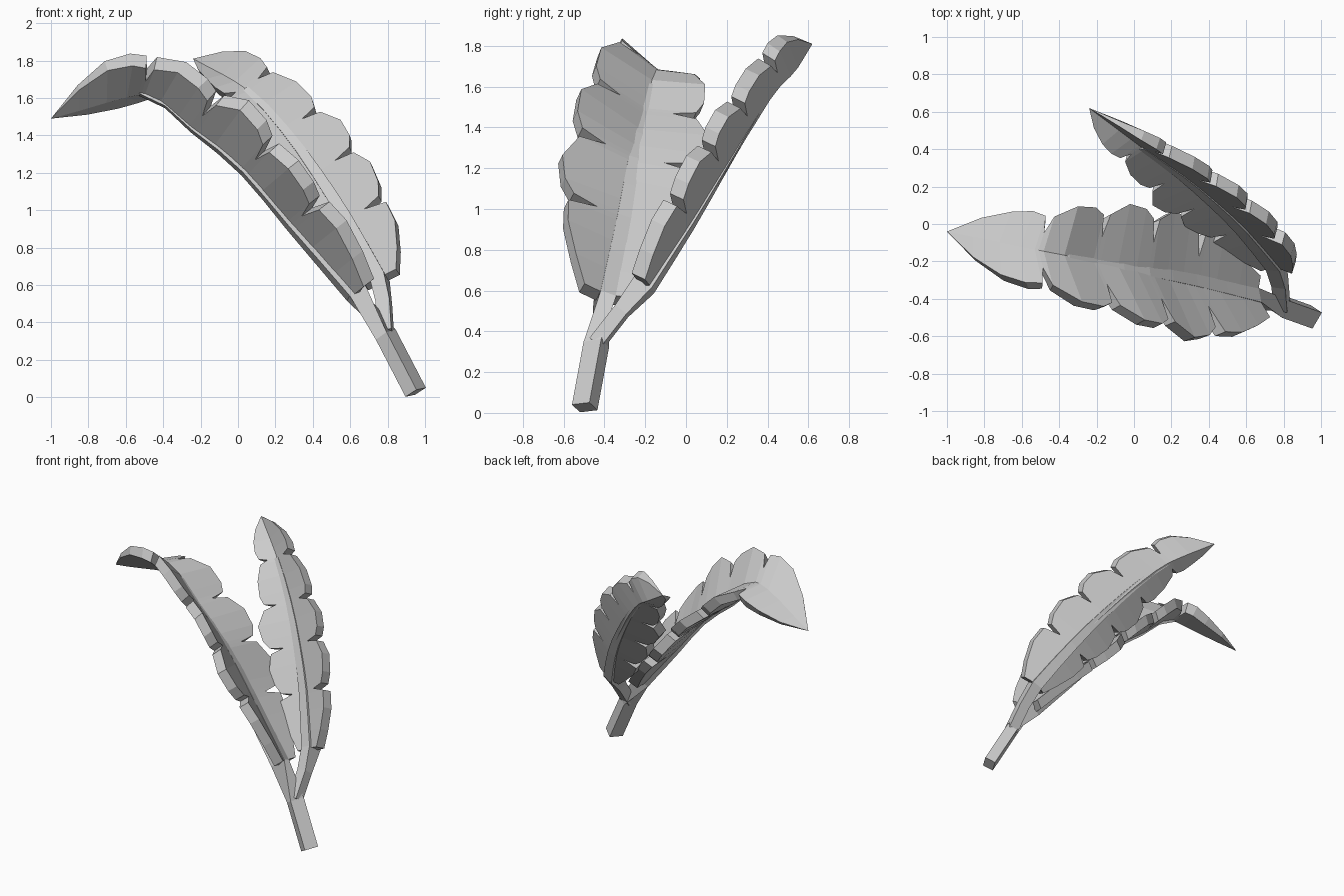
import bpy, bmesh
from mathutils import Vector

if "Cube" in bpy.data.objects:
    bpy.data.objects.remove(bpy.data.objects["Cube"])

grey = bpy.data.materials.new("leaf_grey")
grey.use_nodes = True
colour = (0.6, 0.6, 0.6, 1)
grey.diffuse_color = colour
grey.node_tree.nodes["Principled BSDF"].inputs["Base Color"].default_value = colour

LOBES = 5
THICK = 0.075

# Outline of one lobe: (position along the lobe, share of the full width)
BASE_LOBE = [(0, .45), (.3, .72), (.65, .95), (.93, .95)]
MID_LOBE = [(0, .46), (.06, .86), (.25, 1), (.6, 1.05), (.93, .87)]
TIP_LOBE = [(0, .46), (.05, .9), (.22, 1.05), (.45, 1.05), (.72, .68), (1, 0)]


def vectors(rows):
    return [Vector(r) for r in rows]


def finish(bm, name):
    bmesh.ops.remove_doubles(bm, verts=bm.verts, dist=0.0005)
    bmesh.ops.recalc_face_normals(bm, faces=bm.faces)
    mesh = bpy.data.meshes.new(name)
    bm.to_mesh(mesh)
    bm.free()
    mesh.materials.append(grey)
    bpy.context.collection.objects.link(bpy.data.objects.new(name, mesh))


def loft(name, rings):
    """Skin closed rings of equal length and cap both ends."""
    bm = bmesh.new()
    loops = [[bm.verts.new(p) for p in ring] for ring in rings]
    n = len(loops[0])
    for a, b in zip(loops, loops[1:]):
        for i in range(n):
            j = (i + 1) % n
            bm.faces.new((a[i], a[j], b[j], b[i]))
    bm.faces.new(loops[0])
    bm.faces.new(loops[-1])
    finish(bm, name)


def curve(pts, t):
    """Smooth path through the points, one point per unit of t."""
    i = min(int(t), len(pts) - 2)
    u = t - i
    p1, p2 = pts[i], pts[i + 1]
    p0 = pts[i - 1] if i else 2 * p1 - p2
    p3 = pts[i + 2] if i + 2 < len(pts) else 2 * p2 - p1
    m1, m2 = (p2 - p0) / 2, (p3 - p1) / 2
    return (p1 * (2*u**3 - 3*u*u + 1) + m1 * (u**3 - 2*u*u + u)
            + p2 * (3*u*u - 2*u**3) + m2 * (u**3 - u*u))


def spread(offsets, t):
    """Half width vector, given at the middle of each lobe."""
    s = max(0, min(t - 0.5, LOBES - 1))
    i = min(int(s), LOBES - 2)
    return offsets[i].lerp(offsets[i + 1], s - i)


def make_leaf(name, rib, front, back, stalk, stalk_side, stalk_size, sink):
    rib, front, back = vectors(rib), vectors(front), vectors(back)

    def normal(t):
        d = curve(rib, min(t + .05, LOBES)) - curve(rib, max(t - .05, 0))
        return d.cross(spread(front, t) - spread(back, t)).normalized()

    # Scalloped blade
    rings = []
    for k in range(LOBES):
        lobe = BASE_LOBE if k == 0 else TIP_LOBE if k == LOBES - 1 else MID_LOBE
        for s, w in lobe:
            t = k + s
            mid = curve(rib, t)
            top = [mid + spread(front, t) * w, mid, mid + spread(back, t) * w]
            down = normal(t) * -THICK * min(1, (LOBES - t) * 1.5)
            rings.append(top + [p + down for p in reversed(top)])
    loft(name + "_blade", rings)

    # Tapered stalk running into the midrib
    wide, deep = stalk_size
    path = [(p, Vector(stalk_side), wide, deep) for p in vectors(stalk)]
    for i in range(9):
        t = i / 2
        f = i / 8
        path.append((curve(rib, t) - normal(t) * sink,
                     spread(back, t) - spread(front, t),
                     .041 - .025 * f, .054 - .016 * f))
    rings = []
    for i, (p, side, wide, deep) in enumerate(path):
        d = (path[min(i + 1, len(path) - 1)][0] - path[max(i - 1, 0)][0]).normalized()
        side = (side - d * side.dot(d)).normalized()
        up = d.cross(side)
        rings.append([p + side * wide * a + up * deep * b
                      for a, b in ((-1, -1), (1, -1), (1, 1), (-1, 1))])
    loft(name + "_stalk", rings)


# Large arching leaf
make_leaf(
    "arching_leaf",
    rib=[(.66, -.385, .58), (.33, -.305, .96), (.08, -.255, 1.25),
         (-.2, -.2, 1.48), (-.51, -.14, 1.685), (-1, -.04, 1.49)],
    front=[(.15, -.25, .12), (.14, -.32, .11), (.14, -.28, .19),
           (.1, -.245, .15), (0, -.16, .165)],
    back=[(.04, .24, -.03), (.04, .33, -.07), (.06, .32, -.03),
          (.07, .26, -.02), (.06, .15, -.03)],
    stalk=[(.95, -.497, .027), (.79, -.44, .335)],
    stalk_side=(.5, .85, .1), stalk_size=(.05, .04), sink=.038)

# Upright leaf branching from the main stalk
make_leaf(
    "upright_leaf",
    rib=[(.75, -.23, .64), (.58, -.03, .95), (.42, .12, 1.2),
         (.25, .26, 1.43), (.04, .41, 1.65), (-.24, .62, 1.81)],
    front=[(-.16, -.05, -.08), (-.2, -.07, -.08), (-.22, -.1, -.08),
           (-.15, -.08, -.06), (-.08, -.07, -.02)],
    back=[(.21, -.08, .1), (.21, -.06, .15), (.22, -.06, .14),
          (.18, -.05, .115), (.11, -.05, .12)],
    stalk=[(.79, -.44, .34), (.78, -.315, .5)],
    stalk_side=(.9, .05, .4), stalk_size=(.038, .036), sink=.028)
